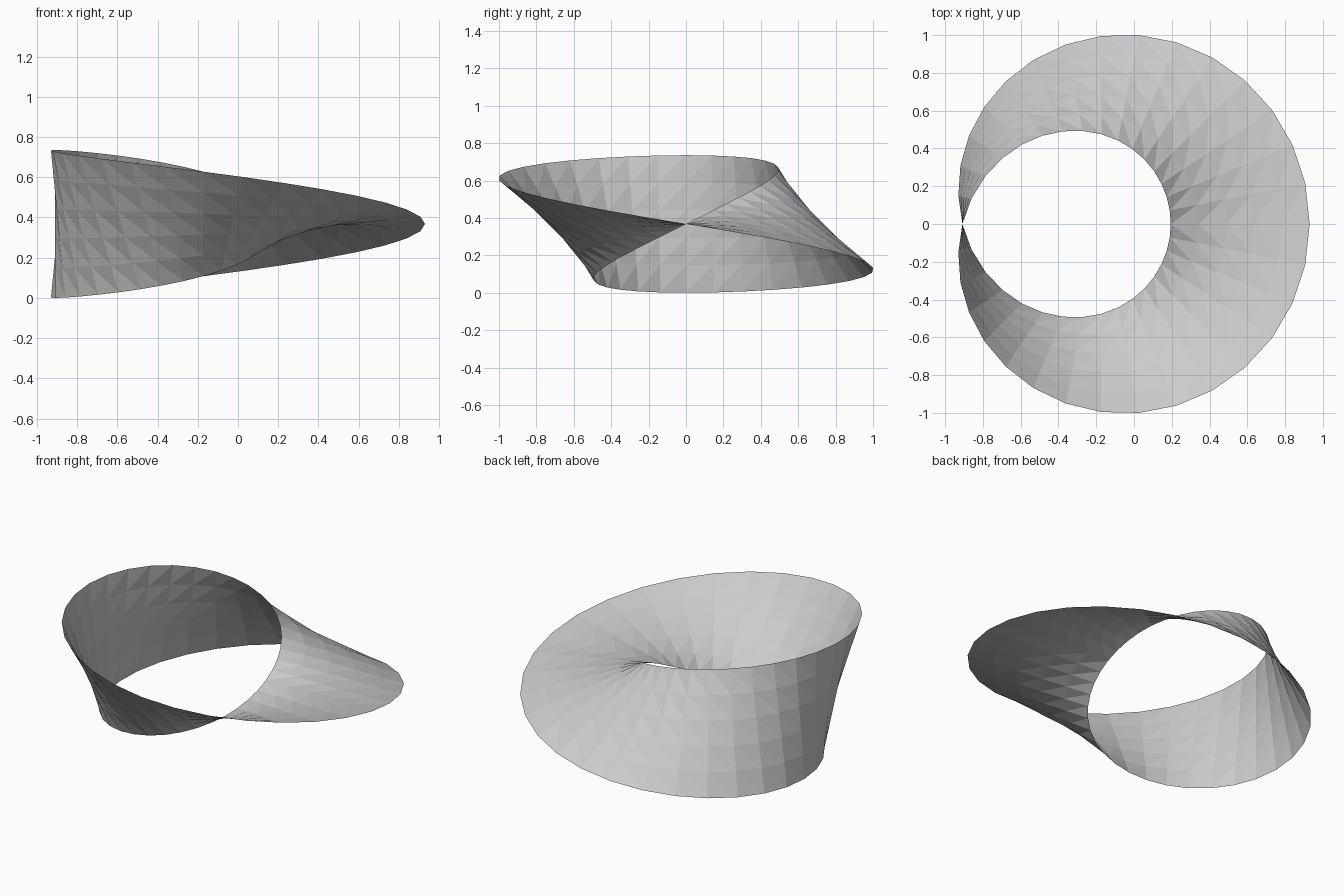
import bpy
import bmesh
from math import cos, sin, pi

cube = bpy.data.objects.get("Cube")
if cube:
    bpy.data.objects.remove(cube, do_unlink=True)

RADIUS = 0.7354          # radius of the strip's centre line
HALF = RADIUS / 2        # half the strip's width
SEGMENTS, BANDS = 32, 5
SHIFT = -0.1733          # centres the loop on x

grey = bpy.data.materials.new("light_grey")
grey.use_nodes = True
colour = (0.6, 0.6, 0.6, 1)
grey.diffuse_color = colour
grey.node_tree.nodes["Principled BSDF"].inputs["Base Color"].default_value = colour


def twist(u, v):
    """Point on a band that makes half a turn around the loop."""
    r = RADIUS + v * cos(u / 2)
    return (SHIFT + r * cos(u), r * sin(u), HALF - v * sin(u / 2))


# Rows of points around the loop, joined by triangles
bm = bmesh.new()
rows = [[bm.verts.new(twist(2 * pi * i / SEGMENTS, HALF * (2 * j / BANDS - 1)))
         for j in range(BANDS + 1)] for i in range(SEGMENTS)]
rows.append(rows[0][::-1])   # the half turn closes the strip on its flipped start
for a, b in zip(rows, rows[1:]):
    for j in range(BANDS):
        bm.faces.new((a[j], b[j], b[j + 1]))
        bm.faces.new((a[j], b[j + 1], a[j + 1]))

mesh = bpy.data.meshes.new("twisted_band")
bm.to_mesh(mesh)
bm.free()
mesh.materials.append(grey)
band = bpy.data.objects.new("twisted_band", mesh)
bpy.context.collection.objects.link(band)
